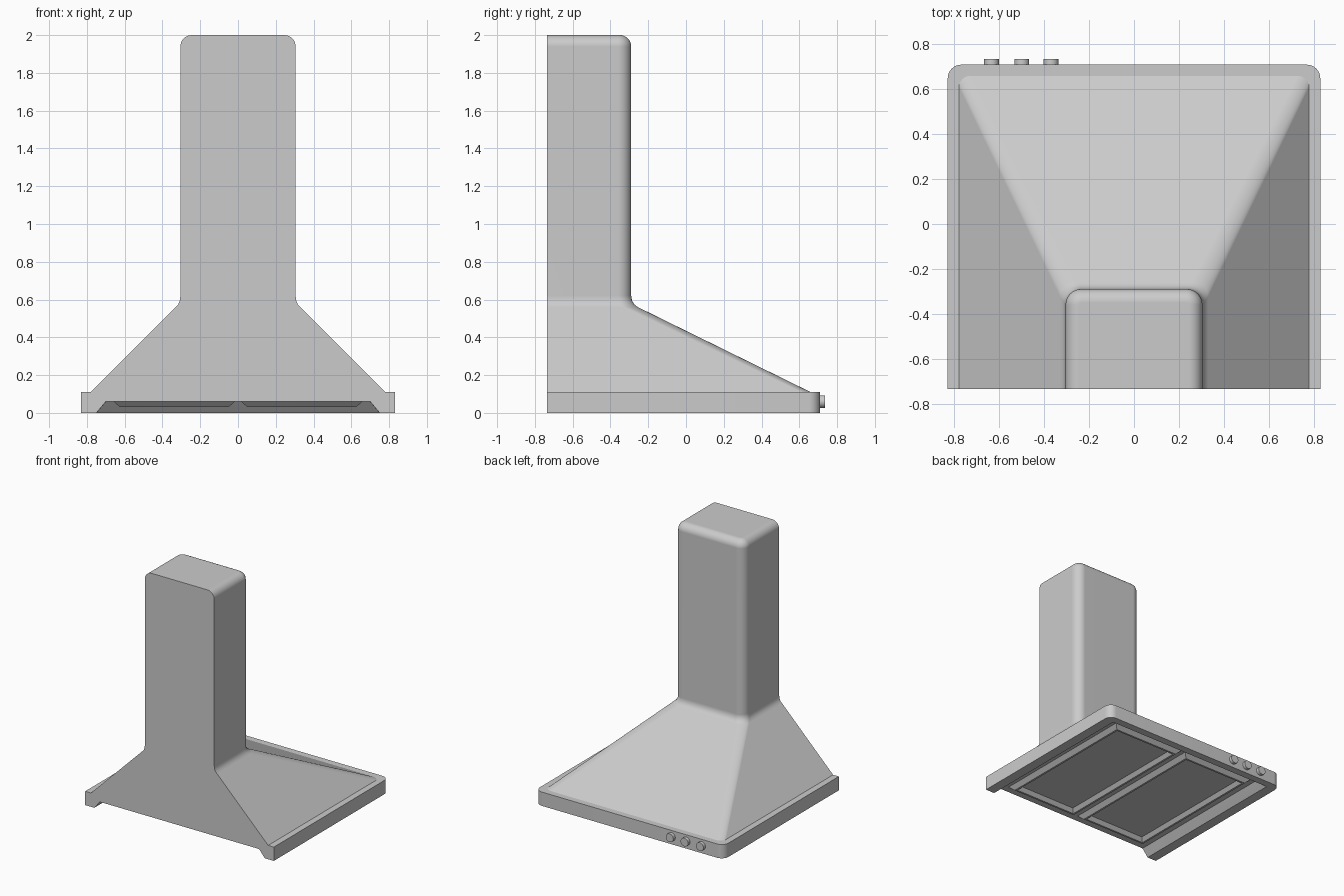
import bpy, bmesh, math
from mathutils import Matrix

cube = bpy.data.objects.get("Cube")
if cube:
    bpy.data.objects.remove(cube, do_unlink=True)

BACK = -0.735

steel = bpy.data.materials.new("brushed_grey")
steel.use_nodes = True
steel.diffuse_color = (0.6, 0.6, 0.6, 1)
steel.node_tree.nodes["Principled BSDF"].inputs["Base Color"].default_value = (0.6, 0.6, 0.6, 1)


def shade(obj, angle):
    bpy.ops.object.select_all(action='DESELECT')
    obj.select_set(True)
    bpy.context.view_layer.objects.active = obj
    bpy.ops.object.shade_smooth_by_angle(angle=math.radians(angle))


def finish(name, bm, angle=35):
    bmesh.ops.recalc_face_normals(bm, faces=bm.faces)
    mesh = bpy.data.meshes.new(name)
    bm.to_mesh(mesh)
    bm.free()
    mesh.materials.append(steel)
    obj = bpy.data.objects.new(name, mesh)
    bpy.context.collection.objects.link(obj)
    shade(obj, angle)
    return obj


def skin(bm, loops):
    """Join successive closed loops with quads and cap both ends."""
    for a, b in zip(loops, loops[1:]):
        for i in range(len(a)):
            j = (i + 1) % len(a)
            bm.faces.new((a[i], a[j], b[j], b[i]))
    bm.faces.new(loops[0])
    bm.faces.new(loops[-1])


def outline(half_x, front, r, back, steps=8):
    """Flat at one end, two rounded corners at the other."""
    pts = [(-half_x, back), (half_x, back)]
    for side in (1, -1):
        for i in range(steps + 1):
            a = math.pi / 2 * (i if side > 0 else steps - i) / steps
            pts.append((side * (half_x - r + r * math.cos(a)),
                        front - r + r * math.sin(a)))
    return pts


def loft(name, rings, back=BACK):
    """Skin rings of (z, half width, front y, corner radius)."""
    bm = bmesh.new()
    skin(bm, [[bm.verts.new((x, y, z)) for x, y in outline(hx, f, r, back)]
              for z, hx, f, r in rings])
    return finish(name, bm)


# Rim with a sloped recess underneath, open towards the wall side
rim = loft("rim", [(0, 0.83, 0.71, 0.06), (0.11, 0.83, 0.71, 0.06)])
cutter = loft("recess_cutter", [(-0.06, 0.80, 0.70, 0.002),
                                (0.06, 0.70, 0.60, 0.002)], back=-1)
cutter.hide_render = True
cut = rim.modifiers.new("recess", 'BOOLEAN')
cut.operation = 'DIFFERENCE'
cut.solver = 'EXACT'
cut.object = cutter
bpy.context.view_layer.objects.active = rim
bpy.ops.object.modifier_apply(modifier="recess")
bpy.data.objects.remove(cutter, do_unlink=True)
shade(rim, 25)

# Canopy flowing into the chimney, with a rounded top edge
rings = [(0.11, 0.78, 0.66, 0.05), (0.56, 0.33, -0.255, 0.07),
         (0.575, 0.316, -0.274, 0.07), (0.595, 0.308, -0.286, 0.07),
         (0.62, 0.305, -0.29, 0.07)]
for i in range(9):
    a = math.pi / 2 * i / 8
    inset = 0.06 * (1 - math.cos(a))
    rings.append((1.94 + 0.06 * math.sin(a), 0.305 - inset, -0.29 - inset, 0.07 - inset))
hood = loft("canopy_and_chimney", rings)
weighted = hood.modifiers.new("flat_sides", 'WEIGHTED_NORMAL')
weighted.keep_sharp = True


# Filters: a raised sloping frame around a sunken panel
def filter_panel(name, x0, x1, y0, y1):
    bm = bmesh.new()
    skin(bm, [[bm.verts.new((x, y, z)) for x, y in
               ((x0 + t, y0 + t), (x1 - t, y0 + t), (x1 - t, y1 - t), (x0 + t, y1 - t))]
              for t, z in ((0, 0.062), (0.035, 0.03), (0.05, 0.03), (0.075, 0.058))])
    finish(name, bm, 20)


filter_panel("left_filter", 0.015, 0.66, -0.68, 0.58)
filter_panel("right_filter", -0.66, -0.015, -0.68, 0.58)

# Control knobs
for i, x in enumerate((-0.635, -0.5, -0.37)):
    bm = bmesh.new()
    bmesh.ops.create_cone(bm, cap_ends=True, segments=32, radius1=0.033,
                          radius2=0.033, depth=0.035,
                          matrix=Matrix.Translation((x, 0.7175, 0.06))
                          @ Matrix.Rotation(math.pi / 2, 4, 'X'))
    finish("knob_%d" % (i + 1), bm)
